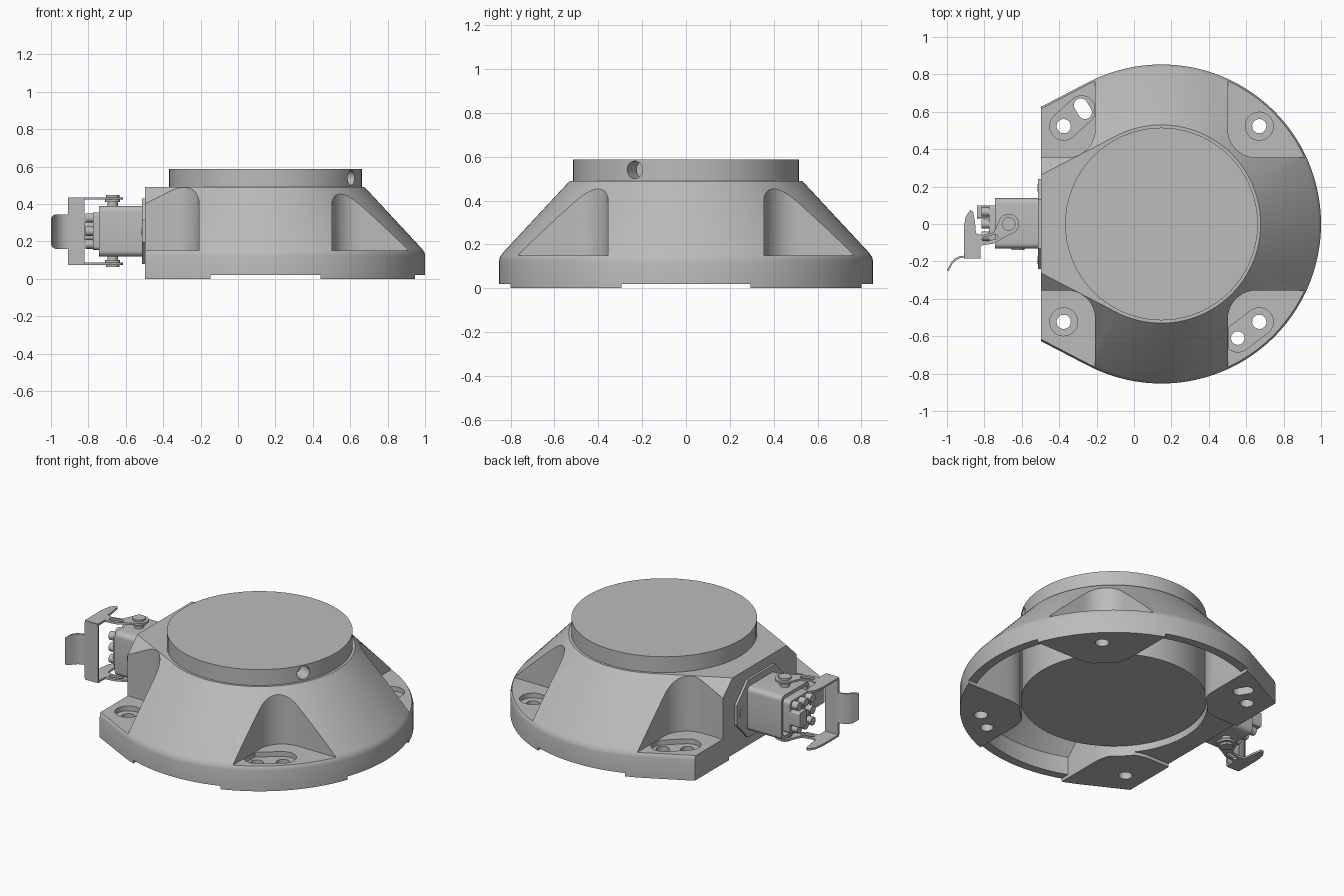
import bpy, bmesh
from math import sin, cos, tan, radians, degrees, atan2
from mathutils import Matrix

if "Cube" in bpy.data.objects:
    bpy.data.objects.remove(bpy.data.objects["Cube"])

grey = bpy.data.materials.new("cast_grey")
grey.use_nodes = True
grey.diffuse_color = (0.5, 0.5, 0.5, 1)
grey.node_tree.nodes["Principled BSDF"].inputs["Base Color"].default_value = (0.5, 0.5, 0.5, 1)

CX = 0.147     # centre of the round base
WALL = -0.498  # flat side carrying the connector
TANGENT = 117.5


def finish(name, bm):
    bmesh.ops.recalc_face_normals(bm, faces=bm.faces)
    me = bpy.data.meshes.new(name)
    bm.to_mesh(me)
    bm.free()
    me.materials.append(grey)
    ob = bpy.data.objects.new(name, me)
    bpy.context.collection.objects.link(ob)
    return ob


def loft(name, rings):
    """Skin a stack of equal-length point rings and cap both ends."""
    bm = bmesh.new()
    rows = [[bm.verts.new(p) for p in ring] for ring in rings]
    n = len(rows[0])
    for a, b in zip(rows, rows[1:]):
        for i in range(n):
            j = (i + 1) % n
            bm.faces.new((a[i], a[j], b[j], b[i]))
    bm.faces.new(rows[0])
    bm.faces.new(rows[-1])
    return finish(name, bm)


def prism(name, pts, lo, hi, axis="z"):
    place = {"x": lambda u, v, h: (h, u, v),
             "y": lambda u, v, h: (u, h, v),
             "z": lambda u, v, h: (u, v, h)}[axis]
    return loft(name, [[place(u, v, h) for u, v in pts] for h in (lo, hi)])


def arc(cx, cy, r, a0, a1, n):
    return [(cx + r * cos(radians(a0 + (a1 - a0) * i / n)),
             cy + r * sin(radians(a0 + (a1 - a0) * i / n))) for i in range(n + 1)]


def disc(name, cx, cy, r, lo, hi, axis="z", n=32):
    return prism(name, arc(cx, cy, r, 0, 360, n)[:-1], lo, hi, axis)


def rounded(u0, u1, v0, v1, r):
    return (arc(u1 - r, v1 - r, r, 0, 90, 6) + arc(u0 + r, v1 - r, r, 90, 180, 6)
            + arc(u0 + r, v0 + r, r, 180, 270, 6) + arc(u1 - r, v0 + r, r, 270, 360, 6))


def capsule(name, a, b, r, lo, hi):
    """Slot shape between two points."""
    d = degrees(atan2(b[1] - a[1], b[0] - a[0]))
    return prism(name, arc(*a, r, d + 90, d + 270, 12) + arc(*b, r, d - 90, d + 90, 12), lo, hi)


def boolean(ob, tool, op="DIFFERENCE"):
    m = ob.modifiers.new("cut", "BOOLEAN")
    m.operation, m.object, m.solver = op, tool, "EXACT"
    bpy.context.view_layer.objects.active = ob
    bpy.ops.object.modifier_apply(modifier=m.name)
    bpy.data.objects.remove(tool)


def outline(r, z, wall):
    """Round plan with two tangents running to a flat side."""
    pts = arc(CX, 0, r, -TANGENT, TANGENT, 80)
    x, y = pts[-1]
    y -= (x - wall) * tan(radians(TANGENT - 90))
    return [(px, py, z) for px, py in pts + [(wall, y), (wall, -y)]]


def corner(name, sx, sy, inset, lo, hi):
    """Corner block with a rounded inner edge, open to the outside."""
    c, far, r = 0.355 - inset, 1.5, 0.15 + inset
    pts = [(far, c)] + arc(c + r, c + r, r, 270, 180, 10) + [(c, far), (far, far)]
    return prism(name, [(CX + sx * u, sy * v) for u, v in pts], lo, hi)


CORNERS = [(sx, sy) for sx in (-1, 1) for sy in (-1, 1)]

# Base casting: conical shell, hollow except behind the connector, with a central bore
profile = [(0.853, 0), (0.853, 0.125), (0.849, 0.142), (0.837, 0.16), (0.53, 0.49)]
base = loft("base_casting", [outline(r, z, WALL) for r, z in profile])

hollow = [(1.2, -0.1, -0.7), (1.2, 0.02, -0.7), (0.8, 0.02, -0.24),
          (0.8, 0.13, -0.24), (0.53, 0.43, -0.24)]
cavity = loft("cavity_cutter", [outline(*h) for h in hollow])
for sx, sy in CORNERS:
    boolean(cavity, corner("boss", sx, sy, 0.06, -0.2, 0.6))
boolean(cavity, disc("bore", CX, 0, 0.52, -0.15, 0.47, n=72), "UNION")
boolean(base, cavity)

# Corner pockets with counterbored mounting holes
for sx, sy in CORNERS:
    hx, hy = CX + sx * 0.523, sy * 0.523
    boolean(base, corner("pocket", sx, sy, 0, 0.15, 0.7))
    if sx == sy:
        boolean(base, disc("counterbore", hx, hy, 0.075, 0.12, 0.2))
    else:
        ex, ey = (-0.28, 0.61) if sx < 0 else (0.555, -0.61)
        recess = capsule("recess", (hx, hy), (ex, ey), 0.075, 0.12, 0.2)
        boolean(recess, corner("pocket_limit", sx, sy, -0.002, 0.1, 0.3), "INTERSECT")
        boolean(base, recess)
        if sx < 0:
            boolean(base, capsule("slot", (-0.285, 0.635), (-0.262, 0.598), 0.037, -0.1, 0.3))
        else:
            boolean(base, disc("locating_hole", ex, ey, 0.036, -0.1, 0.3))
    boolean(base, disc("bolt_hole", hx, hy, 0.038, -0.1, 0.3))

# Central drum with a radial hole near its top
drum = disc("central_drum", CX, 0, 0.515, 0.06, 0.587, n=72)
drill = disc("drill", 0, 0.54, 0.04, 0.42, 0.7, "x", 24)
drill.data.transform(Matrix.Translation((CX, 0, 0)) @ Matrix.Rotation(radians(-27), 4, "Z"))
boolean(drum, drill)

# Connector flange on the flat side
flange = [(s * u, 0.255 + t * v) for s, t, us in
          ((1, -1, ((0.13, 0.175), (0.24, 0.06))), (1, 1, ((0.24, 0.06), (0.13, 0.175))),
           (-1, 1, ((0.13, 0.175), (0.24, 0.06))), (-1, -1, ((0.24, 0.06), (0.13, 0.175))))
          for u, v in us]
prism("connector_flange", flange, -0.512, -0.49, "x")
for s in (-1, 1):
    disc("flange_screw", s * 0.195, 0.255, 0.02, -0.516, -0.505, "x", 16)

# Connector housing: rounded shell with a recessed insert and contacts
housing = prism("connector_housing", rounded(-0.132, 0.138, 0.12, 0.39, 0.03), -0.742, -0.505, "x")
boolean(housing, prism("opening", rounded(-0.115, 0.12, 0.14, 0.37, 0.02), -0.8, -0.7, "x"))
prism("contact_insert", rounded(-0.1, 0.1, 0.155, 0.355, 0.02), -0.775, -0.69, "x")
prism("insert_key", rounded(0.03, 0.1, 0.21, 0.3, 0.01), -0.84, -0.77, "x")
for y in (-0.065, 0, 0.065):
    for z in (0.185, 0.255, 0.325):
        disc("contact_sleeve", y, z, 0.025, -0.815, -0.77, "x", 16)

# Cross-head screw on the housing front
screw = disc("housing_screw", -0.62, 0.255, 0.035, -0.14, -0.125, "y", 24)
for w, h in ((0.024, 0.005), (0.005, 0.024)):
    boolean(screw, prism("drive", [(-0.62 - w, 0.255 - h), (-0.62 + w, 0.255 - h),
                                   (-0.62 + w, 0.255 + h), (-0.62 - w, 0.255 + h)],
                         -0.2, -0.135, "y"))

# Locking lever: two curved arms on pivot pins, joined by a web and a thumb tab
arm = [(-0.91, -0.18), (-0.82, -0.18), (-0.82, -0.115), (-0.75, -0.105), (-0.69, -0.07)]
arm += arc(-0.67, 0, 0.055, -75, 165, 14)
arm += [(-0.75, -0.045), (-0.81, -0.06), (-0.845, -0.05), (-0.85, 0.01), (-0.86, 0.065),
        (-0.875, 0.075), (-0.9, 0.04), (-0.91, -0.02)]
for s in (-1, 1):
    z = 0.255 + s * 0.175
    plate = prism("lever_arm", arm, z - 0.006, z + 0.006)
    boolean(plate, capsule("arm_slot", (-0.8, -0.083), (-0.74, -0.068), 0.012, z - 0.1, z + 0.1))
    for name, r, a, b in (("pivot_pin", 0.028, 0.13, 0.19), ("pivot_collar", 0.04, 0.155, 0.169),
                          ("pivot_head", 0.036, 0.181, 0.193)):
        disc(name, -0.67, 0, r, *sorted((0.255 + s * a, 0.255 + s * b)))
prism("lever_web", rounded(-0.91, -0.82, 0.075, 0.435, 0.015), -0.184, -0.172, "y")
path = [(-0.9, -0.178), (-0.925, -0.181), (-0.95, -0.192), (-0.97, -0.212), (-0.994, -0.255)]
tab = prism("thumb_tab", path + [(x - 0.006, y + 0.009) for x, y in reversed(path)], 0.16, 0.345)
boolean(tab, prism("tab_shape", rounded(-1.0, -0.8, 0.16, 0.345, 0.03), -0.4, 0.0, "y"), "INTERSECT")

# Smooth curved faces, keeping hard edges
bpy.ops.object.select_all(action="DESELECT")
for ob in bpy.context.collection.objects:
    if ob.type == "MESH" and ob.data.materials and ob.data.materials[0] == grey:
        ob.select_set(True)
        bpy.context.view_layer.objects.active = ob
bpy.ops.object.shade_smooth_by_angle(angle=radians(30))
